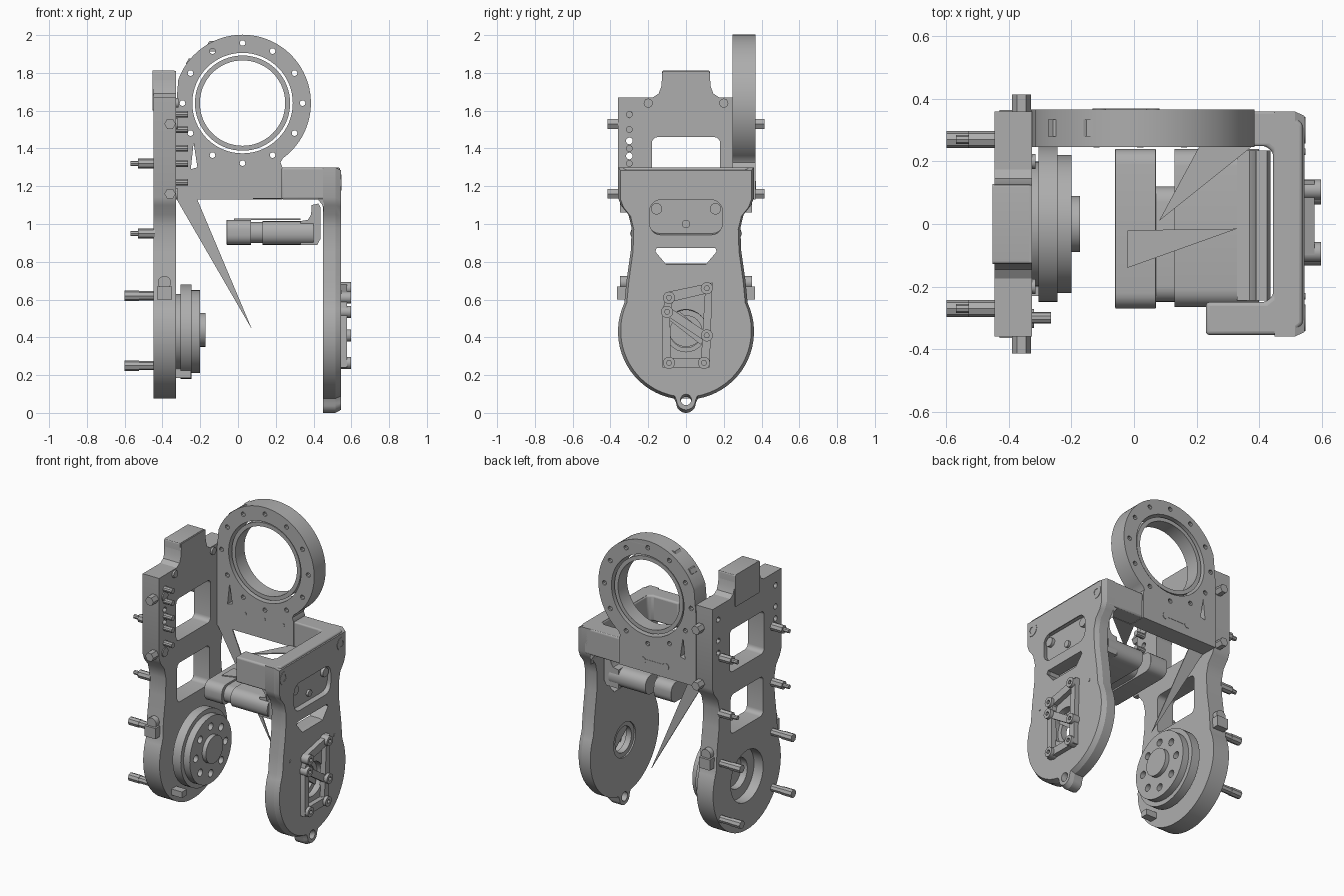
import bpy, bmesh
from math import cos, sin, radians
from mathutils import Matrix

if "Cube" in bpy.data.objects:
    bpy.data.objects.remove(bpy.data.objects["Cube"])

grey = bpy.data.materials.new("machined_grey")
grey.use_nodes = True
colour = (0.42, 0.42, 0.42, 1)
grey.diffuse_color = colour
grey.node_tree.nodes["Principled BSDF"].inputs["Base Color"].default_value = colour
parts = []

# profile axes: x -> (y, z) drawing, y -> (x, z) drawing, z -> (x, y) drawing
FRAMES = {
    "x": Matrix(((0, 0, 1), (1, 0, 0), (0, 1, 0))),
    "y": Matrix(((1, 0, 0), (0, 0, -1), (0, 1, 0))),
    "z": Matrix.Identity(3),
}


def arc(u, v, r, start=0, end=360, n=32):
    full = abs(end - start) == 360
    steps = n if full else n - 1
    angles = [radians(start + (end - start) * i / steps) for i in range(n)]
    return [(u + r * cos(t), v + r * sin(t)) for t in angles]


def rect(u0, u1, v0, v1, r=0.0):
    if not r:
        return [(u0, v0), (u1, v0), (u1, v1), (u0, v1)]
    corners = ((u1 - r, v0 + r, -90), (u1 - r, v1 - r, 0), (u0 + r, v1 - r, 90), (u0 + r, v0 + r, 180))
    return [p for u, v, a in corners for p in arc(u, v, r, a, a + 90, 6)]


def mirrored(half):
    return half + [(-u, v) for u, v in reversed(half)]


def plate(name, loops, axis, a, b, bevel=0.0):
    """Extrude an outline with holes from a to b along an axis."""
    curve = bpy.data.curves.new(name, "CURVE")
    curve.dimensions, curve.fill_mode, curve.extrude = "2D", "BOTH", abs(b - a) / 2
    for loop in loops:
        spline = curve.splines.new("POLY")
        spline.points.add(len(loop) - 1)
        for point, (u, v) in zip(spline.points, loop):
            point.co = (u, v, 0, 1)
        spline.use_cyclic_u = True
    helper = bpy.data.objects.new(name, curve)
    mesh = bpy.data.meshes.new_from_object(helper)
    bpy.data.objects.remove(helper)
    bpy.data.curves.remove(curve)
    bm = bmesh.new()
    bm.from_mesh(mesh)
    bmesh.ops.remove_doubles(bm, verts=bm.verts, dist=0.0001)
    place = FRAMES[axis].to_4x4()
    place.translation["xyz".index(axis)] = (a + b) / 2
    bm.transform(place)
    bmesh.ops.recalc_face_normals(bm, faces=bm.faces)
    bm.to_mesh(mesh)
    bm.free()
    mesh.name = name
    mesh.materials.clear()
    mesh.materials.append(grey)
    obj = bpy.data.objects.new(name, mesh)
    bpy.context.collection.objects.link(obj)
    if bevel:
        mod = obj.modifiers.new("rounded_edges", "BEVEL")
        mod.width, mod.segments, mod.limit_method = bevel, 4, "ANGLE"
    parts.append(obj)
    return obj


def rod(name, axis, u, v, r, a, b, n=16):
    return plate(name, [arc(u, v, r, n=n)], axis, a, b)


def block(name, x0, x1, y0, y1, z0, z1):
    return plate(name, [rect(x0, x1, y0, y1)], "z", z0, z1)


HUB, FACE, INNER = 0.43, 0.546, -0.327
waist = [(0.36, 1.14), (0.345, 1.1), (0.305, 1.05), (0.288, 0.98), (0.292, 0.86), (0.315, 0.7)]

# right leg: inner layer and a tapered outer layer with the shallow pocket
leg = mirrored([(0.36, 1.3)] + waist + arc(0, HUB, 0.36, 25, -80, 20) + arc(0, 0.052, 0.052, 0, -85, 6))
through = [mirrored([(0.16, 0.88), (0.17, 0.86), (0.11, 0.79)]),
           arc(0, HUB, 0.115), arc(0, 0.055, 0.03, n=16)]
plate("right_leg_inner", [leg] + through, "x", 0.45, 0.515)
outer = plate("right_leg_outer", [leg] + through + [rect(-0.2, 0.2, 0.95, 1.14, 0.06)], "x", 0.515, FACE)
for vert in outer.data.vertices:
    if vert.co.x > 0.53:
        vert.co.y *= 0.96
        vert.co.z = 0.65 + (vert.co.z - 0.65) * 0.975
for y in (-0.3, 0.3):
    plate("frame_bolt_collar", [arc(y, 1.22, 0.042), arc(y, 1.22, 0.022, n=6)], "x", 0.53, FACE + 0.003)
    rod("pocket_bolt", "x", y * 0.52, 1.08, 0.03, 0.51, 0.535)
    rod("leg_pin", "x", y * 0.77, 0.64, 0.01, 0.54, FACE + 0.003)
rod("pocket_pin", "x", 0, 1.0, 0.022, 0.51, 0.53)

# bearing seen through the right leg, with a diagonal rib
plate("leg_bearing", [arc(0, HUB, 0.118), arc(0, HUB, 0.085)], "x", 0.46, 0.5)
plate("bearing_rib", [[(-0.1, 0.5), (-0.06, 0.56), (0.1, 0.42), (0.08, 0.36)]], "x", 0.48, 0.51)

# four-sided sensor bracket on the right leg
plate("sensor_bracket", [[(-0.125, 0.24), (0.125, 0.24), (0.14, 0.69), (-0.1, 0.64), (-0.125, 0.54)],
                         [(-0.08, 0.29), (0.08, 0.29), (0.1, 0.63), (-0.07, 0.59), (-0.085, 0.53)]], "x", 0.54, 0.578)
plate("sensor_brace", [[(-0.11, 0.52), (-0.09, 0.56), (0.12, 0.42), (0.1, 0.38)]], "x", 0.548, 0.574)
for y, z in ((-0.09, 0.265), (0.095, 0.265), (0.11, 0.66), (-0.09, 0.61), (0.11, 0.41), (-0.1, 0.535)):
    plate("sensor_screw", [arc(y, z, 0.032, n=16), arc(y, z, 0.014, n=6)], "x", 0.54, 0.598)

# top frame joining the right leg to the ring bracket
plate("top_frame", [[(0.23, -0.355), (0.5, -0.355), (0.54, -0.32), (0.54, 0.32), (0.5, 0.36), (0.23, 0.36),
                     (0.23, 0.25), (0.42, 0.25), (0.445, 0.23), (0.445, -0.23), (0.42, -0.25), (0.23, -0.25)]],
      "z", 1.13, 1.3, 0.012)
for y in (-0.35, 0.25):
    plate("frame_fillet", [[(0.455, 1.135), (0.455, 1.06), (0.447, 1.1), (0.42, 1.135)]], "y", y, y + 0.1)

# left leg with two windows and a top tab
left_outline = mirrored([(0.125, 1.81), (0.13, 1.73), (0.145, 1.69), (0.175, 1.67), (0.36, 1.67)] + waist
                        + arc(0, HUB, 0.355, 25, -90, 24)[:-1])
side_holes = [arc(y, z, 0.018, n=12) for y in (-0.3, 0.3) for z in (1.36, 1.44, 1.58)]
plate("left_leg", [left_outline, rect(-0.18, 0.18, 1.18, 1.46, 0.03), rect(-0.17, 0.17, 0.77, 1.03, 0.03),
                   arc(0, HUB, 0.17)] + side_holes, "x", -0.447, INNER)
plate("top_tab", [rect(-0.128, 0.128, 1.6, 1.812, 0.01)], "x", -0.452, -0.335)
plate("leg_hub_ring", [arc(0, HUB, 0.17), arc(0, HUB, 0.1)], "x", -0.38, INNER)
for y in (-0.2, 0.2):
    rod("upper_screw", "x", y, 1.64, 0.024, -0.335, -0.315)

# stepped wheel hub on the inside of the left leg
bolt_ring = [arc(0.155 * cos(radians(a)), HUB + 0.155 * sin(radians(a)), 0.024, n=14) for a in range(0, 360, 45)]
plate("hub_base", [arc(0, HUB, 0.2, n=48)], "x", -0.335, -0.305)
plate("hub_flange", [arc(0, HUB, 0.25, n=48)], "x", -0.305, -0.245)
plate("hub_disc", [arc(0, HUB, 0.22, n=48)] + bolt_ring, "x", -0.245, -0.2)
rod("hub_cap", "x", 0, 0.44, 0.09, -0.2, -0.172, 32)

# standoffs on the outside and bosses on the edges of the left leg
for y in (-0.27, 0.27):
    side = 1 if y > 0 else -1
    for z in (1.32, 0.95):
        rod("upper_standoff", "x", y, z, 0.027, -0.53, -0.44, 8)
        rod("upper_standoff_tip", "x", y, z, 0.014, -0.57, -0.525, 8)
    for z in (0.62, 0.25):
        rod("lower_standoff", "x", y, z, 0.024, -0.53, -0.44, 8)
        rod("lower_standoff_tip", "x", y, z, 0.027, -0.6, -0.525, 8)
    for z in (1.53, 1.16):
        rod("edge_boss", "y", -0.36, z, 0.03, side * 0.355, side * 0.415, 6)
        rod("boss_face", "x", y * 1.12, z, 0.03, -0.335, -0.32)
    block("edge_clamp", -0.43, -0.35, *sorted((side * 0.3, side * 0.365)), 0.6, 0.67)
    rod("clamp_screw", "y", -0.39, 0.69, 0.035, side * 0.3, side * 0.35)
for z in (1.58, 1.5, 1.4, 1.32, 1.22):
    rod("guide_peg", "x", -0.3, z, 0.018, -0.34, -0.265, 10)
block("low_peg", -0.36, -0.25, -0.23, -0.18, 0.185, 0.225)

# clamp ring and its bracket
CX, CZ, BACK = 0.024, 1.64, 0.367
bracket = ([(-0.33, 1.13), (0.235, 1.13), (0.235, 1.3), (0.225, 1.325)]
           + arc(CX, CZ, 0.362, -54, 160, 56) + [(-0.33, 1.6)])
ring_bolts = [arc(CX + 0.318 * cos(radians(a)), CZ + 0.318 * sin(radians(a)), 0.015, n=10) for a in range(0, 360, 30)]
plate("ring_bracket", [bracket, arc(CX, CZ, 0.266, n=64),
                       [(-0.25, 1.29), (-0.215, 1.3), (-0.235, 1.43)]] + ring_bolts, "y", 0.247, BACK)
plate("inner_ring", [arc(CX, CZ, 0.252, n=64), arc(CX, CZ, 0.226, n=64)], "y", 0.26, 0.355)
for a in (118, 142):
    x, z = CX + 0.34 * cos(radians(a)), CZ + 0.34 * sin(radians(a))
    rod("ring_clamp_nut", "y", x, z, 0.032, 0.28, 0.335, 6)
plate("key_slot", [rect(-0.12, 0.06, 1.2, 1.215)], "y", 0.36, BACK + 0.002)
for x in (-0.11, 0.06):
    rod("key_screw", "y", x, 1.205, 0.022, 0.36, BACK + 0.003)
for x in (-0.12, 0.02, 0.16):
    rod("bracket_pin", "y", x, 1.26, 0.01, 0.244, 0.25, 8)

# pointed web below the bracket and the web in the frame
plate("pointed_web", [[(-0.33, 1.14), (0.075, 0.44), (-0.22, 1.14)]], "y", 0.249, 0.256)
plate("frame_web", [[(0.08, 0.01), (0.38, 0.25), (0.21, 0.25)]], "z", 1.132, 1.138)

# drive unit between the legs: rounded shell, coupling and upturned flange
plate("drive_end", [rect(-0.27, 0.24, 0.89, 1.022, 0.05)], "x", -0.06, 0.07, 0.012)
plate("drive_body", [rect(-0.265, 0.24, 0.89, 1.015, 0.055)], "x", 0.13, 0.4)
plate("drive_coupling", [rect(-0.25, 0.12, 0.9, 1.01, 0.05)], "x", 0.06, 0.14)
plate("drive_flange", [[(0.33, 0.89), (0.42, 0.89), (0.436, 0.92), (0.436, 1.09), (0.425, 1.108), (0.39, 1.1),
                        (0.387, 1.05), (0.37, 1.022), (0.33, 1.015)]], "y", -0.245, 0.235)
plate("drive_fin", [[(-0.02, -0.14), (0.33, -0.015), (-0.02, -0.02)]], "z", 1.02, 1.028)

# keep edges sharp while rounding the curved walls
bpy.ops.object.select_all(action="DESELECT")
for obj in parts:
    obj.select_set(True)
bpy.context.view_layer.objects.active = parts[0]
bpy.ops.object.shade_smooth_by_angle(angle=radians(30))
